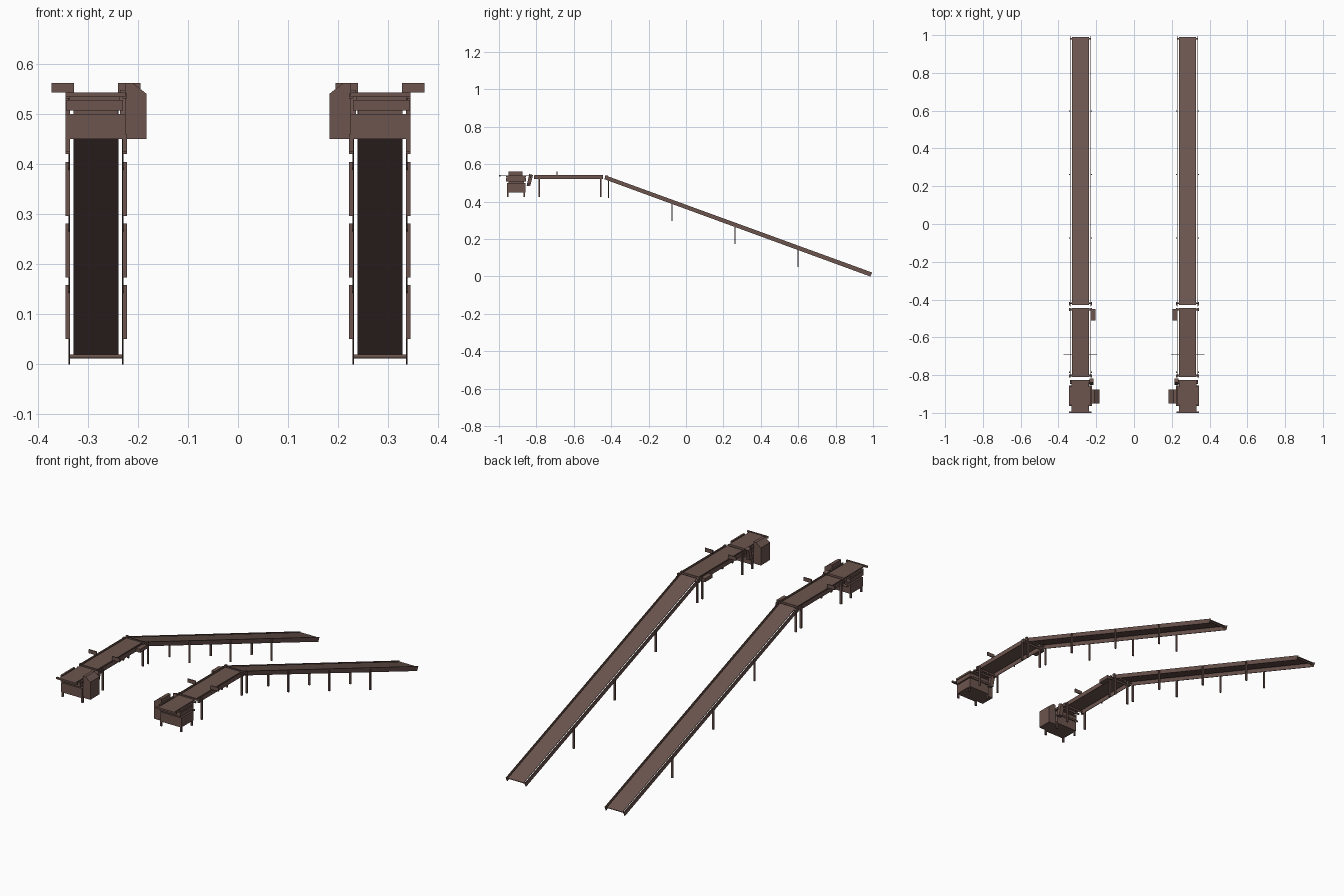
import bpy, bmesh, math
from mathutils import Matrix, Vector

if "Cube" in bpy.data.objects:
    bpy.data.objects.remove(bpy.data.objects["Cube"])

mat = bpy.data.materials.new("brown_metal")
mat.diffuse_color = (0.15, 0.09, 0.075, 1)
mat.use_nodes = True
mat.node_tree.nodes["Principled BSDF"].inputs["Base Color"].default_value = mat.diffuse_color


def finish(name, bm):
    """Turn a bmesh (built for the +x conveyor) into an object mirrored across x = 0."""
    bmesh.ops.recalc_face_normals(bm, faces=bm.faces)
    me = bpy.data.meshes.new(name)
    bm.to_mesh(me)
    bm.free()
    me.materials.append(mat)
    ob = bpy.data.objects.new(name, me)
    bpy.context.collection.objects.link(ob)
    mod = ob.modifiers.new("mirror", 'MIRROR')
    mod.use_axis = (True, False, False)
    mod.use_mirror_merge = False
    return ob


def add_box(bm, x, y, z):
    c = [(a[0] + a[1]) / 2 for a in (x, y, z)]
    s = [a[1] - a[0] for a in (x, y, z)]
    bmesh.ops.create_cube(bm, size=1, matrix=Matrix.Translation(c) @ Matrix.Diagonal((*s, 1)))


def boxes(name, *items):
    bm = bmesh.new()
    for it in items:
        add_box(bm, *it)
    return finish(name, bm)


def extrude(name, axis, pts, lo, hi):
    """Extrude a 2D profile along x (points are y,z) or along y (points are x,z)."""
    bm = bmesh.new()
    place = (lambda p, d: (d, p[0], p[1])) if axis == 'x' else (lambda p, d: (p[0], d, p[1]))
    f = bm.faces.new([bm.verts.new(place(p, lo)) for p in pts])
    r = bmesh.ops.extrude_face_region(bm, geom=[f])
    vec = Vector((hi - lo, 0, 0)) if axis == 'x' else Vector((0, hi - lo, 0))
    bmesh.ops.translate(bm, vec=vec, verts=[v for v in r['geom'] if isinstance(v, bmesh.types.BMVert)])
    return finish(name, bm)


def rollers(name, spots, x0, x1, r):
    bm = bmesh.new()
    for y, z in spots:
        m = Matrix.Translation(((x0 + x1) / 2, y, z)) @ Matrix.Rotation(math.pi / 2, 4, 'Y')
        bmesh.ops.create_cone(bm, cap_ends=True, segments=12, radius1=r, radius2=r,
                              depth=x1 - x0, matrix=m)
    return finish(name, bm)


BELT = (0.239, 0.329)
RAILS = ((0.2285, 0.2315), (0.336, 0.339))
POSTS = ((0.222, 0.231), (0.336, 0.345))
SLOPE = -0.52 / 1.425


def ramp_top(y):
    return 0.540 + SLOPE * (y + 0.43)


def ramp_profile(y0, y1, up, down):
    return [(y0, ramp_top(y0) + up), (y1, ramp_top(y1) + up),
            (y1, ramp_top(y1) - down), (y0, ramp_top(y0) - down)]


# Long inclined section: belt sheet, side rails, end rollers
extrude("ramp_belt", 'x', ramp_profile(-0.43, 0.99, -0.002, 0.005), *BELT)
for n, rx in zip(("inner", "outer"), RAILS):
    b = ramp_profile(-0.43, 0.992, 0, 0.023)
    b[2], b[3] = (0.985, 0.0), (-0.437, 0.52)
    b[1] = (0.995, b[1][1])
    extrude("ramp_rail_" + n, 'x', b, *rx)
rollers("ramp_rollers", [(y, ramp_top(y) - 0.010) for y in (-0.42, 0.98)], RAILS[0][0], RAILS[1][1], 0.004)

# Level section: belt sheet, rails, end rollers
boxes("level_belt", (BELT, (-0.81, -0.445), (0.536, 0.540)))
boxes("level_rails", *[(rx, (-0.81, -0.445), (0.520, 0.543)) for rx in RAILS])
rollers("level_rollers", [(-0.803, 0.530), (-0.453, 0.530)], RAILS[0][0], RAILS[1][1], 0.005)

# Brackets clamped on the rail ends
boxes("end_brackets", *[(px, (y - 0.007, y + 0.007), (0.521, 0.541))
                        for px in POSTS for y in (-0.805, -0.451, -0.425)])

# Support posts on both sides
posts = []
for px in POSTS:
    for y in (-0.415, -0.075, 0.262, 0.598):
        top = ramp_top(y) - 0.006
        posts.append((px, (y - 0.003, y + 0.003), (top - 0.108, top)))
    for y in (-0.785, -0.457):
        posts.append((px, (y - 0.004, y + 0.004), (0.425, 0.535)))
    for y in (-0.952, -0.866):
        posts.append((px, (y - 0.004, y + 0.004), (0.425, 0.46)))
boxes("support_posts", *posts)

# Sensor plates standing on the level section
boxes("sensor_plates", ((0.195, 0.240), (-0.692, -0.687), (0.543, 0.562)),
      ((0.328, 0.373), (-0.692, -0.687), (0.543, 0.562)))
# Small belt drive
boxes("belt_drive", ((0.205, 0.230), (-0.510, -0.450), (0.520, 0.538)))

# End machine: lower housing, stacked body and top table
boxes("machine_base", ((0.225, 0.345), (-0.958, -0.858), (0.450, 0.500)))
boxes("machine_body", ((0.240, 0.329), (-0.950, -0.865), (0.500, 0.509)),
      ((0.230, 0.344), (-0.963, -0.856), (0.507, 0.528)),
      ((0.236, 0.338), (-0.955, -0.862), (0.528, 0.534)))
boxes("machine_table", ((0.238, 0.330), (-0.998, -0.825), (0.536, 0.541)))
boxes("table_side_strips", *[(px, (-0.963, -0.856), (0.531, 0.541)) for px in POSTS])
boxes("table_front_bar", ((0.225, 0.345), (-1.0, -0.992), (0.534, 0.543)))
# Control cabinet with a chamfered outer edge
extrude("control_cabinet", 'y',
        [(0.183, 0.45), (0.226, 0.45), (0.226, 0.562), (0.210, 0.562), (0.183, 0.541)], -0.95, -0.875)
# Tilted transfer arm with its cross bar
extrude("transfer_arm", 'x', [(-0.852, 0.484), (-0.833, 0.484), (-0.818, 0.542), (-0.838, 0.548)],
        0.214, 0.236)
rollers("transfer_bar", [(-0.842, 0.495), (-0.832, 0.532)], 0.225, 0.340, 0.005)
